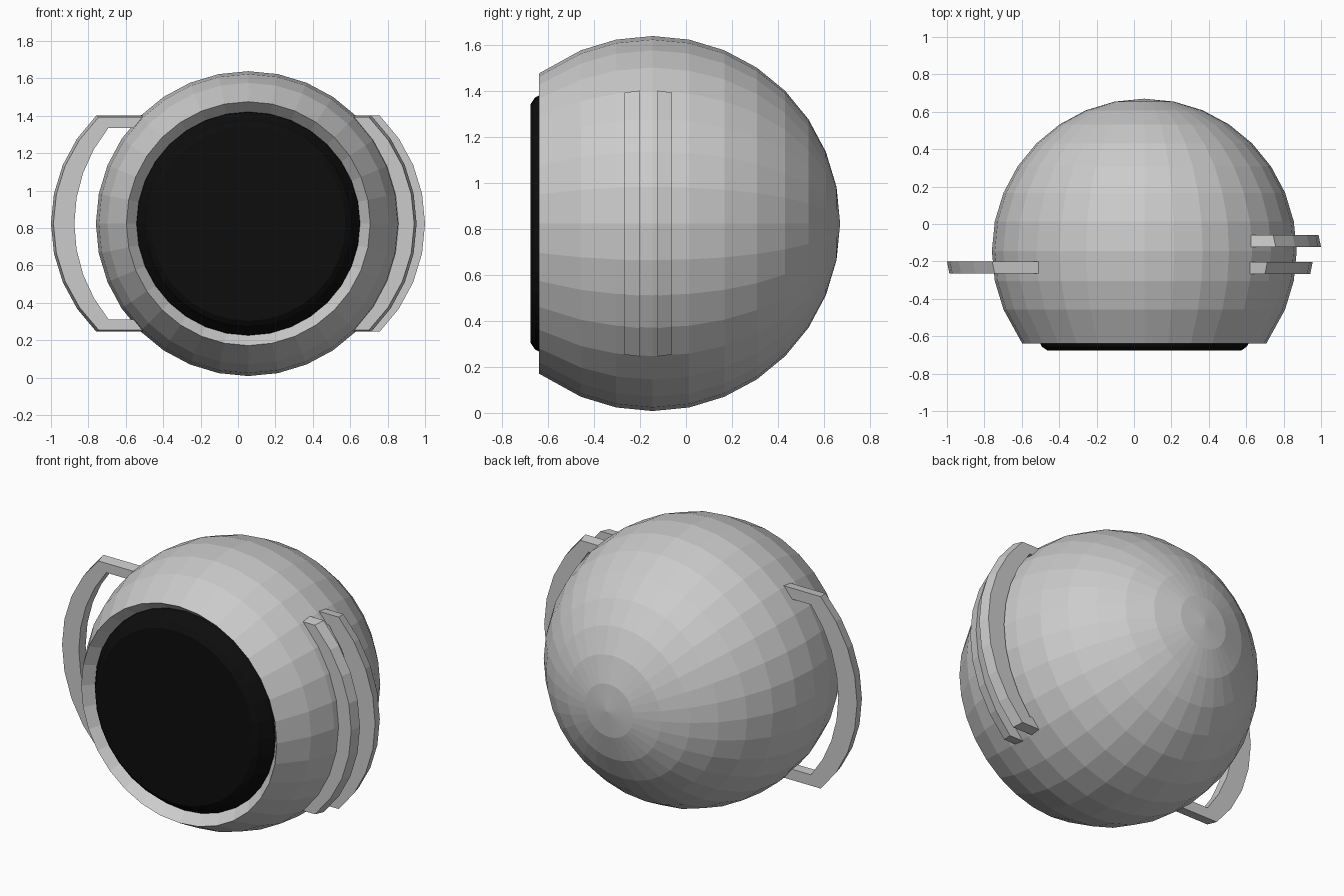
import bpy, bmesh, math

if "Cube" in bpy.data.objects:
    bpy.data.objects.remove(bpy.data.objects["Cube"])

CX, CY, CZ, R = 0.055, -0.145, 0.823, 0.815
SEG = 32


def make_object(name, bm):
    bmesh.ops.recalc_face_normals(bm, faces=bm.faces[:])
    mesh = bpy.data.meshes.new(name)
    bm.to_mesh(mesh)
    bm.free()
    ob = bpy.data.objects.new(name, mesh)
    bpy.context.collection.objects.link(ob)
    return ob


def lathe(name, profile):
    """Revolve (radius, y) points around the y axis through the ball centre."""
    bm = bmesh.new()
    rings = []
    for r, y in profile:
        if r < 1e-5:
            rings.append([bm.verts.new((CX, y, CZ))] * SEG)
        else:
            rings.append([bm.verts.new((CX + r * math.cos(math.tau * i / SEG), y,
                                        CZ + r * math.sin(math.tau * i / SEG)))
                          for i in range(SEG)])
    for a, b in zip(rings, rings[1:]):
        for i in range(SEG):
            j = (i + 1) % SEG
            bm.faces.new(list(dict.fromkeys((a[i], a[j], b[j], b[i]))))
    return make_object(name, bm)


def arc(cx, radius, half_angle, n=8):
    angles = [half_angle * (1 - 2 * i / n) for i in range(n + 1)]
    return [(cx + radius * math.cos(a), radius * math.sin(a)) for a in angles]


def handle(name, side, shift, y_wide, y_narrow):
    """D-shaped bracket, slightly tapered from the wide face to the narrow one."""
    outer = [(0.45, 0.578)] + arc(0.19, 0.81, math.radians(45.5)) + [(0.45, -0.578)]
    inner = [(0.45, 0.512)] + arc(0.066, 0.809, math.radians(39.3)) + [(0.45, -0.512)]
    bm = bmesh.new()

    def loop(points, y, dx, sz):
        return [bm.verts.new((side * (x + dx + shift), y, CZ + z * sz)) for x, z in points]

    loops = [loop(outer, y_wide, 0, 1), loop(outer, y_narrow, -0.013, 0.985),
             loop(inner, y_narrow, 0, 1), loop(inner, y_wide, 0, 1)]
    for k in range(4):
        a, b = loops[k], loops[(k + 1) % 4]
        for i in range(len(a) - 1):
            bm.faces.new((a[i], a[i + 1], b[i + 1], b[i]))
    for i in (0, -1):
        bm.faces.new([l[i] for l in loops])
    return make_object(name, bm)


# Ball shell, open at the front with a sloped inner rim
shell = [(R * math.cos(math.radians(11.25 * k)), CY + R * math.sin(math.radians(11.25 * k)))
         for k in range(8, -3, -1)]
shell += [(0.652, -0.64), (0.595, -0.57), (0, -0.57)]
lathe("ball_shell", shell)

# Black front disc with a rounded edge
disc = lathe("front_disc", [(0, -0.56), (0.6, -0.56), (0.595, -0.59), (0.556, -0.64),
                            (0.548, -0.656), (0.52, -0.675), (0, -0.675)])
black = bpy.data.materials.new("black")
black.diffuse_color = (0.004, 0.004, 0.004, 1)
black.use_nodes = True
black.node_tree.nodes["Principled BSDF"].inputs["Base Color"].default_value = black.diffuse_color
disc.data.materials.append(black)

# Side brackets: one on the left, a pair on the right
handle("left_handle", -1, 0, -0.2, -0.265)
handle("right_front_handle", 1, -0.045, -0.203, -0.268)
handle("right_back_handle", 1, 0, -0.123, -0.06)
